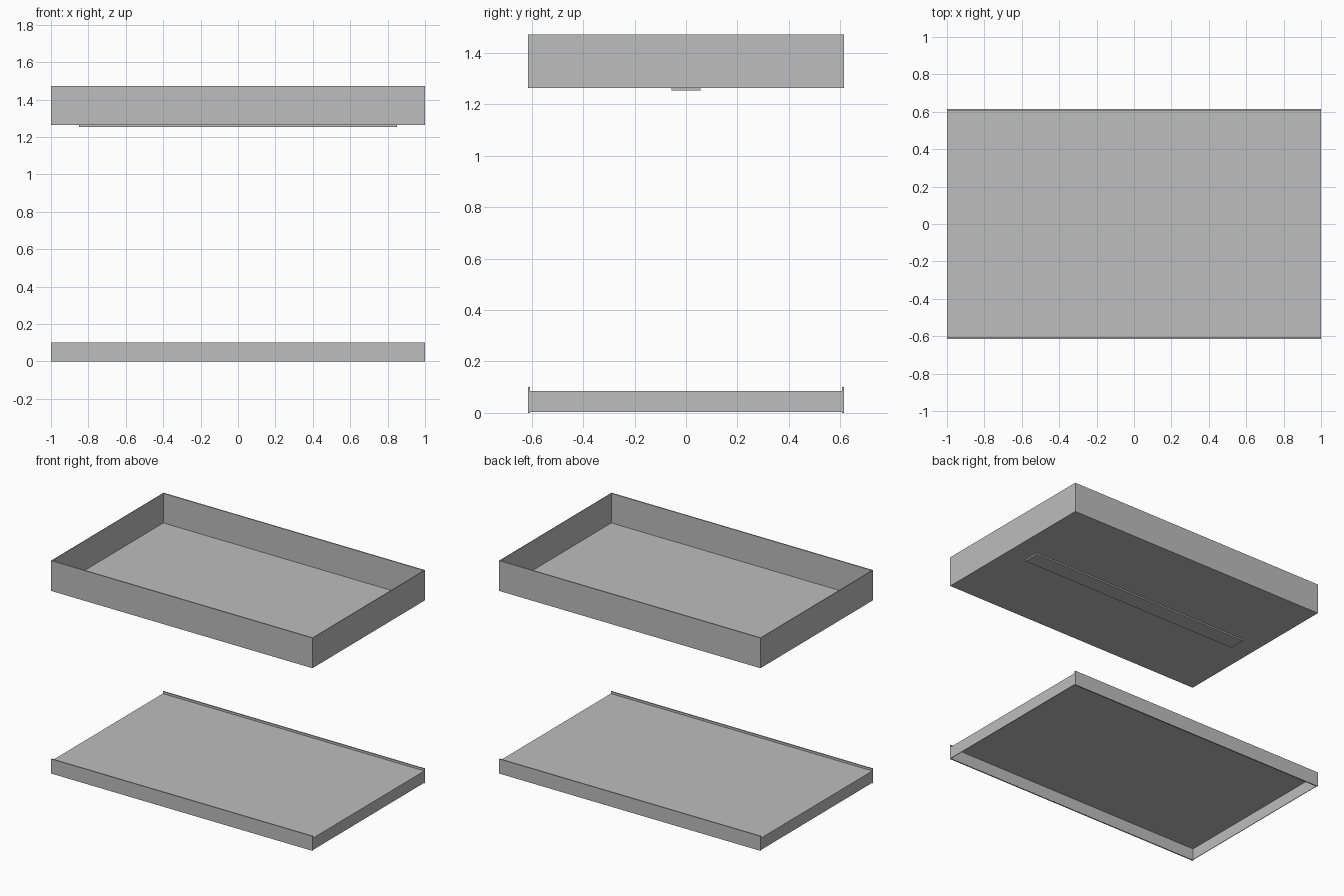
import bpy
import bmesh
from mathutils import Matrix, Vector

if "Cube" in bpy.data.objects:
    bpy.data.objects.remove(bpy.data.objects["Cube"])

grey = bpy.data.materials.new("light grey")
grey.diffuse_color = (0.51, 0.51, 0.51, 1)
grey.use_nodes = True
grey.node_tree.nodes["Principled BSDF"].inputs["Base Color"].default_value = grey.diffuse_color

X, Y = 1.0, 0.615      # half length and half width
TX, TY = 0.004, 0.008  # end and long wall thickness
SHEET = 0.004          # panel thickness


def make_part(name, boxes):
    """Join boxes, each given by its low and high corner, into one object."""
    bm = bmesh.new()
    for lo, hi in boxes:
        lo, hi = Vector(lo), Vector(hi)
        m = Matrix.Translation((lo + hi) / 2) @ Matrix.Diagonal((*(hi - lo), 1))
        bmesh.ops.create_cube(bm, size=1, matrix=m)
    mesh = bpy.data.meshes.new(name)
    bm.to_mesh(mesh)
    bm.free()
    mesh.materials.append(grey)
    obj = bpy.data.objects.new(name, mesh)
    bpy.context.collection.objects.link(obj)


def long_walls(z0, z1):
    return [((-X, -Y, z0), (X, -Y + TY, z1)), ((-X, Y - TY, z0), (X, Y, z1))]


def end_walls(z0, z1):
    yi = Y - TY
    return [((-X, -yi, z0), (-X + TX, yi, z1)), ((X - TX, -yi, z0), (X, yi, z1))]


def panel(z0):
    return ((-X + TX, -Y + TY, z0), (X - TX, Y - TY, z0 + SHEET))


# Lower cover: open underneath, long walls rise above the panel as lips
make_part("lower_cover_long_walls", long_walls(0, 0.101))
make_part("lower_cover_end_walls", end_walls(0.004, 0.086))
make_part("lower_cover_panel", [panel(0.086 - SHEET)])

# Upper tray: open on top
make_part("upper_tray_walls", long_walls(1.263, 1.472) + end_walls(1.263, 1.472))
make_part("upper_tray_floor", [panel(1.263)])

# Raised strip under the tray
make_part("tray_strip", [((-0.85, -0.057, 1.253), (0.85, 0.057, 1.263))])
